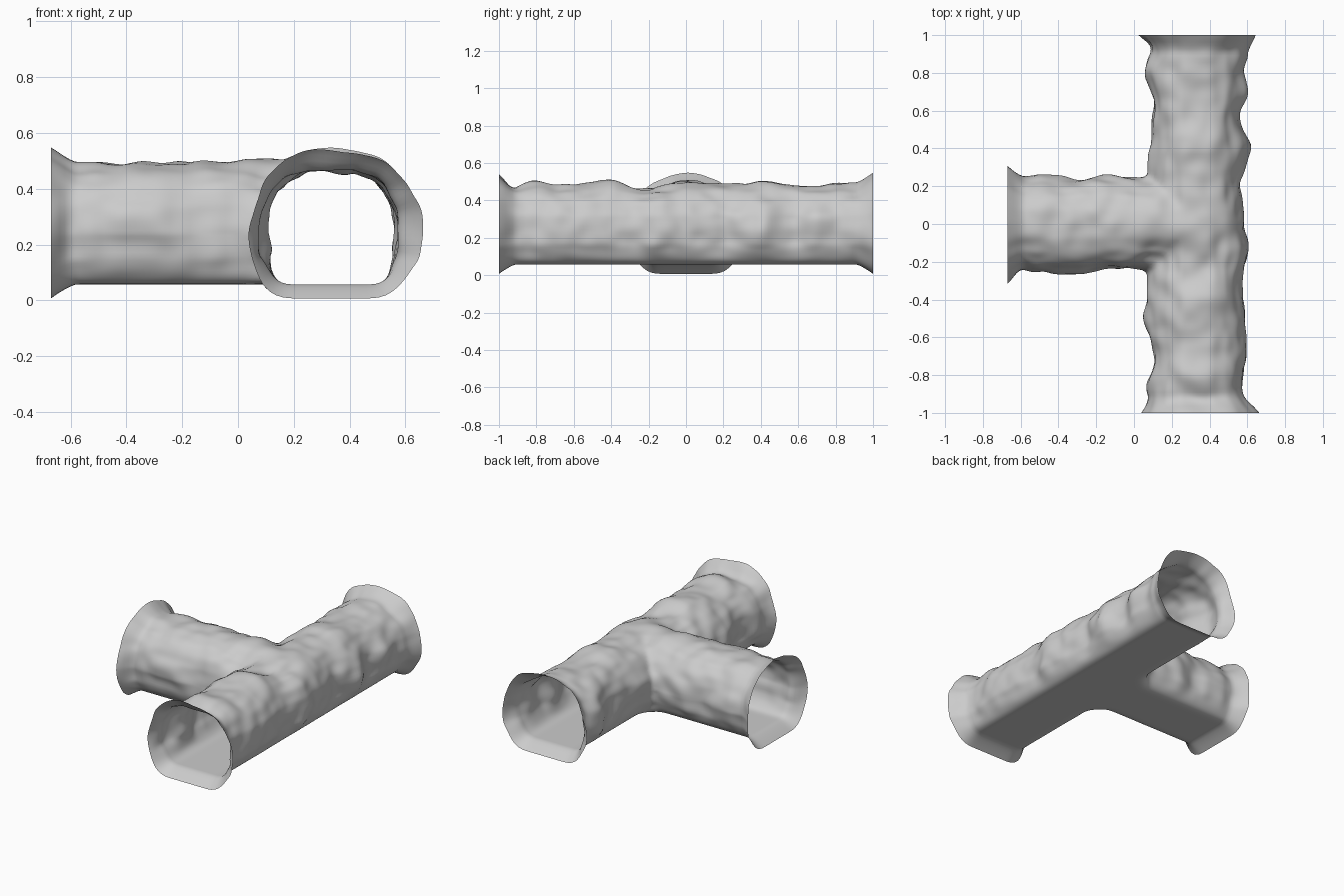
import bpy, bmesh
from mathutils import Vector, noise

if "Cube" in bpy.data.objects:
    bpy.data.objects.remove(bpy.data.objects["Cube"])

CX = 0.333                       # centre line of the long passage
FLOOR = 0.057

# Half cross-section of the passage: (half width, height), floor to crown
HALF = [(0.178, FLOOR), (0.21, 0.09), (0.242, 0.16), (0.253, 0.24), (0.242, 0.325),
        (0.203, 0.4), (0.147, 0.455), (0.075, 0.489)]
PROFILE = HALF + [(0, 0.498)] + [(-u, z) for u, z in reversed(HALF)]

# Bulges along each wall and crown: (position, offset)
EAST = [(-1, .03), (-.85, -.01), (-.63, .02), (-.45, 0), (-.3, -.01), (-.15, .025), (0, 0),
        (.2, -.02), (.4, .025), (.57, -.025), (.7, .015), (.8, 0), (.9, .015), (1, .01)]
WEST = [(-1, -.01), (-.85, .01), (-.72, -.03), (-.5, .025), (-.35, .01), (.3, .01),
        (.5, -.015), (.65, -.02), (.8, .025), (.95, -.02), (1, 0)]
CROWN = [(-1, 0), (-.93, -.025), (-.8, .01), (-.6, -.01), (-.4, .01), (-.23, -.04),
         (0, .005), (.3, -.015), (.4, .01), (.63, -.015), (.8, -.005), (1, 0)]
NORTH = [(-.67, .01), (-.6, 0), (-.5, .015), (-.33, -.015), (-.15, .01), (0, -.01)]
SOUTH = [(-.67, .01), (-.6, -.02), (-.5, 0), (-.35, .015), (-.2, 0), (-.1, -.02), (0, -.02)]

rock = bpy.data.materials.new("grey rock")
rock.diffuse_color = (0.6, 0.6, 0.6, 1)
rock.use_nodes = True
rock.node_tree.nodes["Principled BSDF"].inputs["Base Color"].default_value = rock.diffuse_color


def along(table, t):
    """Smooth interpolation in a bulge table."""
    for (a, p), (b, q) in zip(table, table[1:]):
        if t <= b:
            s = min(1, max(0, (t - a) / (b - a)))
            return p + (q - p) * s * s * (3 - 2 * s)
    return table[-1][1]


def prism(name, outline, place, start, end):
    """Closed prism of an outline; place(u, v, t) gives the point."""
    bm = bmesh.new()
    rings = [[bm.verts.new(place(u, v, t)) for u, v in outline] for t in (start, end)]
    n = len(outline)
    for i in range(n):
        j = (i + 1) % n
        bm.faces.new((rings[0][i], rings[0][j], rings[1][j], rings[1][i]))
    for ring in rings:
        bm.faces.new(ring)
    bmesh.ops.recalc_face_normals(bm, faces=bm.faces)
    mesh = bpy.data.meshes.new(name)
    bm.to_mesh(mesh)
    bm.free()
    ob = bpy.data.objects.new(name, mesh)
    bpy.context.collection.objects.link(ob)
    return ob


# Long passage and side branch, made overlong and trimmed later
tunnel = prism("tunnel", PROFILE, lambda u, z, t: (CX + u, t, z), -1.15, 1.15)
branch = prism("branch", PROFILE, lambda u, z, t: (t, u, z), -0.82, CX)
# Rounded floor corners where the branch meets the passage
corners = prism("corners", [(0.03, -0.17), (0.16, -0.3), (0.3, -0.3),
                            (0.3, 0.3), (0.16, 0.3), (0.03, 0.17)],
                lambda x, y, z: (x, y, z), FLOOR, 0.3)

# Join them and blend the junction
for part in (branch, corners):
    join = tunnel.modifiers.new("join", 'BOOLEAN')
    join.operation, join.solver, join.object = 'UNION', 'EXACT', part
remesh = tunnel.modifiers.new("remesh", 'REMESH')
remesh.mode, remesh.voxel_size = 'VOXEL', 0.018
soften = tunnel.modifiers.new("soften", 'SMOOTH')
soften.factor, soften.iterations = 0.5, 10
bm = bmesh.new()
bm.from_object(tunnel, bpy.context.evaluated_depsgraph_get())
tunnel.modifiers.clear()
for part in (branch, corners):
    bpy.data.objects.remove(part)

# Trim the three ends open
for co, no in (((0, 1, 0), (0, 1, 0)), ((0, -1, 0), (0, -1, 0)), ((-0.67, 0, 0), (-1, 0, 0))):
    bmesh.ops.bisect_plane(bm, geom=bm.verts[:] + bm.edges[:] + bm.faces[:], dist=1e-5,
                           plane_co=co, plane_no=no, clear_outer=True)
bm.normal_update()

# Rough rock on walls and crown, flat floor, flared mouths
moves = []
for v in bm.verts:
    p, n = v.co.copy(), v.normal.copy()
    edge_y, edge_x = 1 - abs(p.y), p.x + 0.67
    if edge_y < 0.12:
        n.y = 0
    if edge_x < 0.12:
        n.x = 0
    n.normalize()
    wall = min(1, max(0, (p.z - FLOOR - 0.01) / 0.1))
    bump = 0.012 * noise.noise(p * 5 + Vector((3.1, 7.7, 1.3)))
    bump += 0.014 * noise.noise(p * 10 + Vector((9.2, 0.4, 5.5)))
    # blend from branch bulges to passage bulges across the junction
    s = min(1, max(0, (p.x + 0.02) / 0.1))
    main = n.x ** 4 * along(EAST if n.x > 0 else WEST, p.y)
    main += max(0, n.z) ** 4 * along(CROWN, p.y)
    side = n.y ** 4 * along(NORTH if n.y > 0 else SOUTH, p.x)
    bump += main * s + side * (1 - s)
    flare = max(0, 1 - min(edge_y, edge_x) / 0.09) ** 1.3
    moves.append((v, n * (bump * wall + 0.05 * flare)))
for v, d in moves:
    v.co += d
    v.co.y = max(-1, min(1, v.co.y))
    v.co.x = max(-0.67, v.co.x)

for f in bm.faces:
    f.smooth = True
    f.material_index = 0
bm.to_mesh(tunnel.data)
bm.free()
tunnel.data.materials.clear()
tunnel.data.materials.append(rock)
